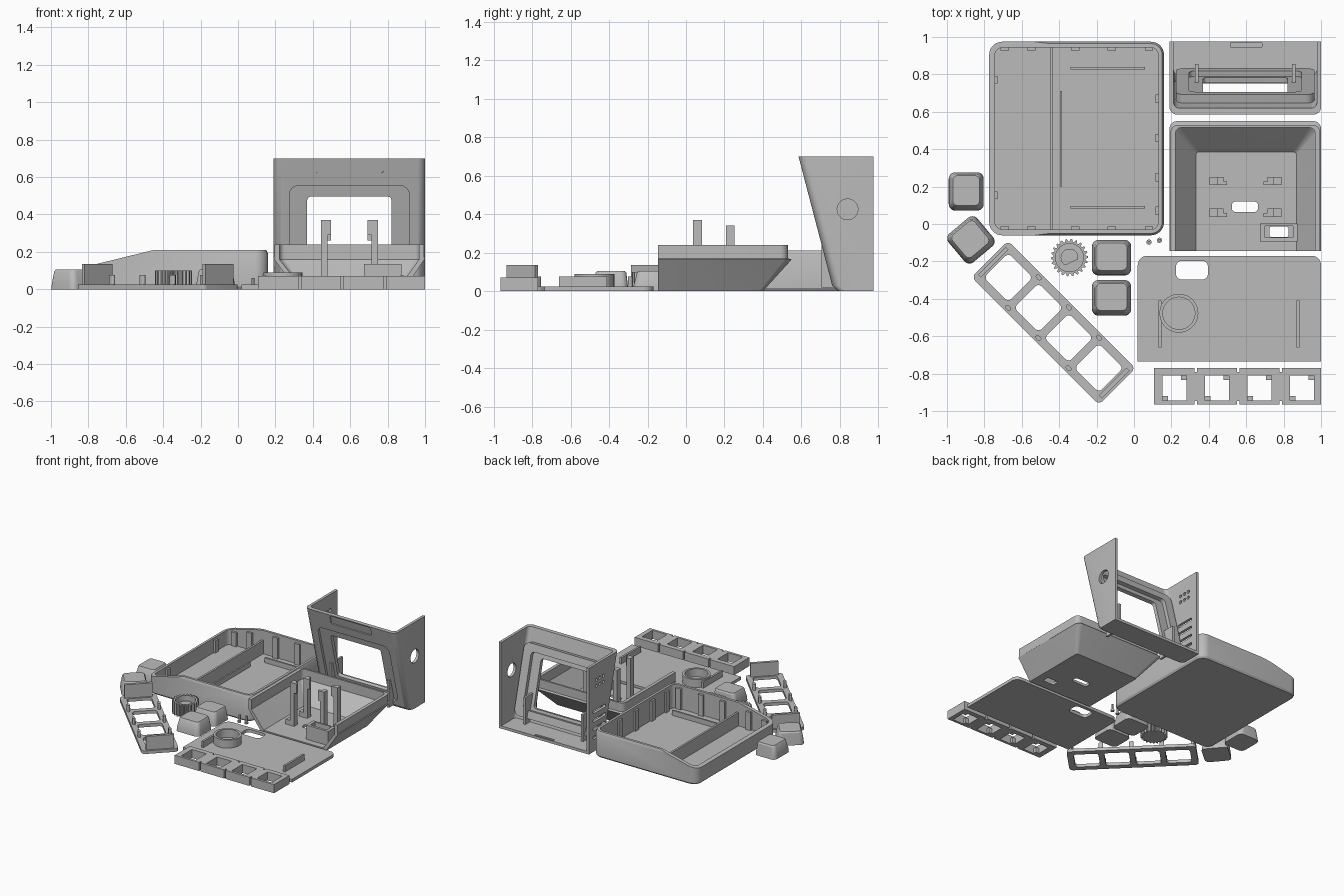
import bpy, bmesh
from math import pi, sin, cos, radians
from mathutils import Matrix, Vector

if "Cube" in bpy.data.objects:
    bpy.data.objects.remove(bpy.data.objects["Cube"], do_unlink=True)

GREY = bpy.data.materials.new("plain_grey")
GREY.use_nodes = True
GREY.diffuse_color = (0.5, 0.5, 0.5, 1)
GREY.node_tree.nodes["Principled BSDF"].inputs["Base Color"].default_value = (0.5, 0.5, 0.5, 1)
made = []


# --- helpers: cross-sections ---
def arc(cx, cy, r, a0, a1, n=7):
    return [(cx + r * cos(a0 + (a1 - a0) * i / n), cy + r * sin(a0 + (a1 - a0) * i / n)) for i in range(n + 1)]


def rrect(cx, cy, w, d, r=0):
    if r == 0:
        return [(cx + sx * w / 2, cy + sy * d / 2) for sx, sy in ((1, 1), (-1, 1), (-1, -1), (1, -1))]
    pts = []
    for k, (sx, sy) in enumerate(((1, 1), (-1, 1), (-1, -1), (1, -1))):
        pts += arc(cx + sx * (w / 2 - r), cy + sy * (d / 2 - r), r, k * pi / 2, (k + 1) * pi / 2)
    return pts


def u_ring(x0, x1, y_flat, y_round, r):
    s = 1 if y_round > y_flat else -1
    yc = y_round - s * r
    return ([(x0, y_flat)] + arc(x0 + r, yc, r, pi, pi - s * pi / 2)
            + arc(x1 - r, yc, r, s * pi / 2, 0) + [(x1, y_flat)])


# --- helpers: solids and cuts ---
def loft(name, rings, M=Matrix()):
    bm = bmesh.new()
    loops = [[bm.verts.new(M @ Vector((x, y, z))) for x, y in pts] for pts, z in rings]
    n = len(loops[0])
    for a, b in zip(loops, loops[1:]):
        for i in range(n):
            bm.faces.new((a[i], a[(i + 1) % n], b[(i + 1) % n], b[i]))
    bm.faces.new(loops[0])
    bm.faces.new(loops[-1])
    bmesh.ops.remove_doubles(bm, verts=bm.verts, dist=1e-5)
    bmesh.ops.recalc_face_normals(bm, faces=bm.faces)
    me = bpy.data.meshes.new(name)
    bm.to_mesh(me)
    bm.free()
    me.materials.append(GREY)
    ob = bpy.data.objects.new(name, me)
    bpy.context.collection.objects.link(ob)
    made.append(ob)
    return ob


def slab(name, cx, cy, w, d, z0, z1, r=0, M=Matrix()):
    p = rrect(cx, cy, w, d, r)
    return loft(name, [(p, z0), (p, z1)], M)


def cut(ob, *cutters):
    for c in cutters:
        m = ob.modifiers.new("cut", 'BOOLEAN')
        m.operation, m.solver, m.object = 'DIFFERENCE', 'EXACT', c
        me = bpy.data.meshes.new_from_object(ob.evaluated_get(bpy.context.evaluated_depsgraph_get()))
        ob.modifiers.clear()
        ob.data = me
        made.remove(c)
        bpy.data.objects.remove(c, do_unlink=True)


ALONG_Y = Matrix.Rotation(pi / 2, 4, 'X')
ALONG_X = Matrix.Rotation(pi / 2, 4, 'Y')

# --- large tray with sloping low end ---
TX, TY, TW, TD = -0.307, 0.457, 0.935, 1.035
tray = loft("tray", [(rrect(TX, TY, TW - .02, TD - .02, .06), 0), (rrect(TX, TY, TW, TD, .07), .015),
                     (rrect(TX, TY, TW, TD, .07), .19), (rrect(TX, TY, TW - .02, TD - .02, .06), .21)])
cut(tray, slab("hollow", TX, TY, TW - .06, TD - .06, .02, .4, .045))
wedge = [(-.9, .1), (-.41, .22), (-.41, .5), (-.9, .5)]
cut(tray, loft("wedge", [(wedge, -2), (wedge, 2)], ALONG_Y))


def rim(x):
    return min(.19, .19 + .24 * (x + .45))


for x in (-.69, -.55, -.315, -.12, .08):
    for y in (-.025, .94):
        slab("tray_clip", x, y, .045, .025, .015, rim(x))
for y in (.77, .155):
    slab("tray_clip", -.742, y, .025, .04, .015, rim(-.745))
for y in (.67, .46, .25, .07):
    slab("tray_clip", .128, y, .025, .045, .015, .185)
slab("tray_divider", -.442, TY, .016, TD - .05, .015, .13)
slab("tray_rib", -.39, .455, .012, .51, .015, .06)
for y in (.09, .832):
    slab("tray_rib", -.14, y, .4, .014, .015, .06)

# --- leaning front housing, open at top and back ---
housing = loft("front_housing", [(u_ring(.19, 1, .975, .79, .04), 0), (u_ring(.19, 1, .975, .76, .04), .03),
                                 (u_ring(.19, 1, .975, .585, .04), .7)])
cut(housing, loft("hollow", [(u_ring(.212, .978, 1.1, .795, .03), .022), (u_ring(.212, .978, 1.1, .593, .03), .8)]))
LEAN = Matrix.Translation((.595, .767, 0)) @ Matrix.Rotation(radians(104.6), 4, 'X')
holder = slab("screen_holder", 0, .325, .74, .56, -.08, -.02, .05, LEAN)
cut(holder, slab("hole", 0, .325, .6, .44, -.2, -.05, .03, LEAN), slab("hole", 0, .317, .45, .38, -.3, .2, .02, LEAN))
cut(housing, slab("hole", 0, .317, .45, .38, -.12, .1, .02, LEAN),
    slab("recess", 0, .318, .64, .51, -.022, .1, .05, LEAN),
    slab("button_recess", 0, .677, .365, .072, -.008, .1, .015, LEAN),
    slab("floor_slot", .6, .957, .17, .02, .012, .1),
    slab("side_hole", -.425, .84, .108, .108, .9, 1.1, .054, ALONG_X))
for z in (.11, .18, .25, .32):
    cut(housing, slab("vent", -z, .84, .025, .16, .1, .25, .01, ALONG_X))
for z in (.52, .57):
    for y in (.79, .835, .88):
        cut(housing, slab("dot", -z, y, .026, .026, .1, .25, .0129, ALONG_X))
for x in (.335, .855):
    slab("screen_tab", x, .78, .018, .15, .02, .24)

# --- tapered rear shell, open at the front ---
shell = loft("rear_shell", [(u_ring(.31, .89, -.145, .40, .02), 0), (u_ring(.19, 1, -.145, .55, .04), .165),
                            (u_ring(.195, .995, -.145, .53, .04), .17), (u_ring(.195, .995, -.145, .53, .04), .24)])
cut(shell, loft("hollow", [(u_ring(.332, .868, -.3, .385, .015), .02), (u_ring(.222, .968, -.3, .515, .03), .16),
                           (u_ring(.222, .968, -.3, .515, .03), .4)]),
    slab("cable_hole", .593, .092, .14, .055, -.1, .1, .02), slab("port_hole", .775, -.042, .1, .055, -.1, .1, .01))
port = slab("port_frame", .775, -.045, .2, .095, .01, .135)
cut(port, slab("hole", .775, -.042, .15, .06, -.1, .3))
for s in (-1, 1):
    for y, top in ((.06, .37), (.23, .34)):
        x = .595 + s * .135
        slab("board_post", x, y, .035, .045, .01, top)
        slab("post_head", x + s * -.018, y - .012, .04, .02, top - .08, top)
        slab("post_foot", x + s * .02, y, .075, .045, .01, .06)

# --- base plate with ring and ribs ---
p = u_ring(.02, 1, -.735, -.17, .05)
plate = loft("base_plate", [(p, 0), (p, .025)])
cut(plate, slab("hole", .31, -.247, .17, .1, -.1, .1, .03))
ring = slab("plate_ring", .24, -.477, .208, .208, .02, .09, .104)
cut(ring, slab("bore", .24, -.477, .172, .172, 0, .3, .086))
for x in (.14, .876):
    slab("plate_rib", x, -.535, .016, .25, .02, .075)

# --- strip with four square cells ---
strip = slab("cell_strip", .553, -.867, .893, .195, 0, .07)
for i in range(4):
    x = .217 + i * .227
    cut(strip, slab("cell", x, -.877, .13, .135, -.1, .2))
    slab("cell_corner", x + .05, -.822, .03, .025, 0, .045)
    slab("cell_corner", x - .05, -.932, .03, .025, 0, .045)
    if i:
        for y in (-.775, -.96):
            cut(strip, slab("notch", x - .113, y, .014, .03, -.1, .2))

# --- diagonal frame with four windows ---
DIAG = Matrix.Translation((-.43, -.528, 0)) @ Matrix.Rotation(-pi / 4, 4, 'Z')
frame = slab("key_frame", 0, 0, .965, .276, 0, .025, .03, DIAG)
for i in range(4):
    cut(frame, slab("window", (i - 1.5) * .228, 0, .185, .185, -.1, .1, .025, DIAG))
for i in (-1, 0, 1):
    for s in (-1, 1):
        slab("frame_peg", i * .228, s * .115, .035, .022, .02, .075, .01, DIAG)
for s in (-1, 1):
    slab("frame_rail", s * .457, 0, .022, .21, .02, .135, 0, DIAG)

# --- keycaps ---
for x, y, w, d, turn in ((-.897, .174, .187, .205, 0), (-.872, -.085, .2, .2, 40),
                         (-.12, -.18, .21, .19, 0), (-.12, -.395, .21, .19, 0)):
    M = Matrix.Translation((x, y, 0)) @ Matrix.Rotation(radians(turn), 4, 'Z')
    loft("keycap", [(rrect(0, 0, w, d, .035), 0), (rrect(0, 0, w - .005, d - .005, .035), .03),
                    (rrect(0, .005, w - .03, d - .03, .03), .095), (rrect(0, .005, w - .045, d - .045, .025), .105)], M)

# --- knurled knob with flatted post ---
gear = [((.1 if i % 4 < 2 else .086) * cos(i * pi / 44), (.1 if i % 4 < 2 else .086) * sin(i * pi / 44)) for i in range(88)]
AT = Matrix.Translation((-.345, -.18, 0))
knob = loft("knob", [(gear, 0), (gear, .1)], AT)
cut(knob, slab("bore", 0, 0, .15, .15, .02, .3, .075, AT))
d_shape = arc(0, 0, .047, radians(-10), radians(240), 20)
loft("knob_post", [(d_shape, .01), (d_shape, .07)], AT)

# --- two small pins ---
for x, y in ((.08, -.097), (.136, -.087)):
    slab("pin_head", x, y, .028, .028, 0, .012, .014)
    slab("pin_stem", x, y, .014, .014, .01, .06, .007)

bpy.ops.object.select_all(action='DESELECT')
for ob in made:
    ob.select_set(True)
bpy.context.view_layer.objects.active = made[0]
bpy.ops.object.shade_smooth_by_angle(angle=radians(30))
